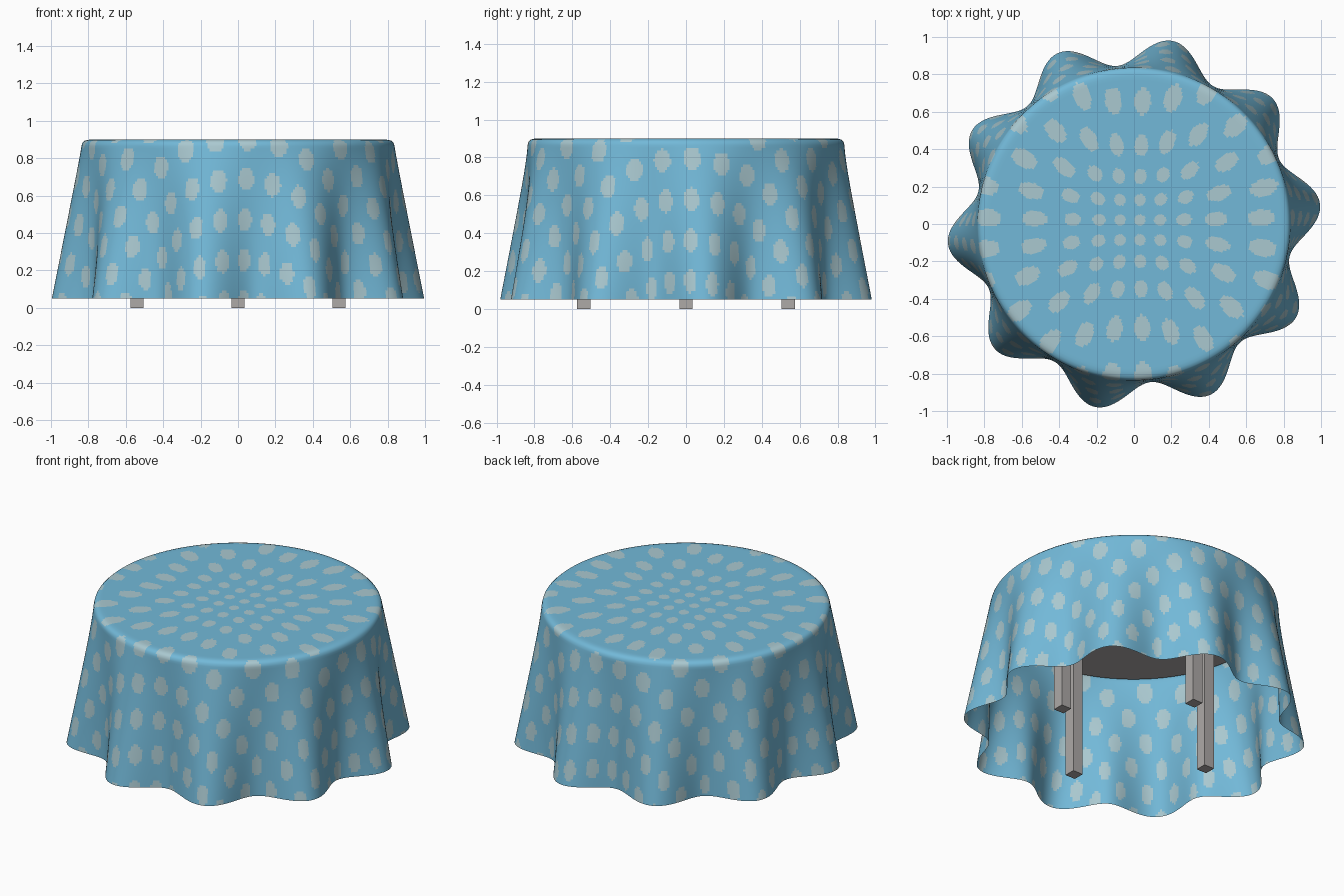
import bpy, bmesh, math

if "Cube" in bpy.data.objects:
    bpy.data.objects.remove(bpy.data.objects["Cube"])

def material(name, rgb):
    m = bpy.data.materials.new(name)
    m.diffuse_color = (*rgb, 1)
    m.use_nodes = True
    m.node_tree.nodes["Principled BSDF"].inputs["Base Color"].default_value = m.diffuse_color
    return m

BLUE = material("cloth_blue", (0.17, 0.485, 0.69))
SPOT = material("spot_pale_blue", (0.40, 0.58, 0.63))
GREY = material("table_grey", (0.42, 0.40, 0.39))

# Cloth profile: pattern distance from the centre, radius, height
PROFILE = [(0, 0, .9), (.95, .1, .9), (1.8, .195, .9), (2.8, .34, .9), (3.3, .43, .9),
           (3.8, .555, .9), (4.2, .65, .9), (4.72, .79, .9), (4.82, .815, .897),
           (4.9, .831, .886), (4.96, .836, .87), (8.75, .925, .05)]
FOLDS, PHASE, SEGS, RINGS = 10, math.radians(6), 480, 130

def profile(g):
    for (g0, r0, z0), (g1, r1, z1) in zip(PROFILE, PROFILE[1:]):
        if g <= g1 + 1e-9:
            t = (g - g0) / (g1 - g0)
            return r0 + t * (r1 - r0), z0 + t * (z1 - z0)

def is_spot(g, a):
    # polka dots on a square grid spread over the unrolled cloth
    u, v = g * math.cos(a) - .3, g * math.sin(a) - .2
    return math.hypot(u - round(u), v - round(v)) < .285

# Draped cloth: flat top flowing into a folded skirt
bm = bmesh.new()
gs = [8.75 * i / RINGS for i in range(1, RINGS + 1)]
centre = bm.verts.new((0, 0, .9))
rings = []
for g in gs:
    r, z = profile(g)
    amp = .075 * max(0, (.87 - z) / .82)
    ring = []
    for j in range(SEGS):
        a = math.tau * j / SEGS
        rr = r + amp * math.cos(FOLDS * (a - PHASE))
        ring.append(bm.verts.new((rr * math.cos(a), rr * math.sin(a), z)))
    rings.append(ring)
for j in range(SEGS):
    k = (j + 1) % SEGS
    bm.faces.new((centre, rings[0][j], rings[0][k]))
    a = math.tau * (j + .5) / SEGS
    for i in range(RINGS - 1):
        f = bm.faces.new((rings[i][j], rings[i + 1][j], rings[i + 1][k], rings[i][k]))
        f.material_index = int(is_spot((gs[i] + gs[i + 1]) / 2, a))
for f in bm.faces:
    f.smooth = True
mesh = bpy.data.meshes.new("tablecloth")
bm.to_mesh(mesh)
bm.free()
mesh.materials.append(BLUE)
mesh.materials.append(SPOT)
bpy.context.collection.objects.link(bpy.data.objects.new("tablecloth", mesh))

# Round table top just under the cloth
bpy.ops.mesh.primitive_cylinder_add(vertices=96, radius=.815, depth=.02, location=(0, 0, .88))
top = bpy.context.object
top.name = "table_top"
top.data.materials.append(GREY)
bpy.ops.object.shade_smooth_by_angle()

# Four square legs
for name, x, y in (("right", .54, 0), ("left", -.54, 0), ("back", 0, .54), ("front", 0, -.54)):
    bpy.ops.mesh.primitive_cube_add(size=1, location=(x, y, .4375))
    leg = bpy.context.object
    leg.name = name + "_leg"
    leg.scale = (.07, .07, .875)
    leg.data.materials.append(GREY)
